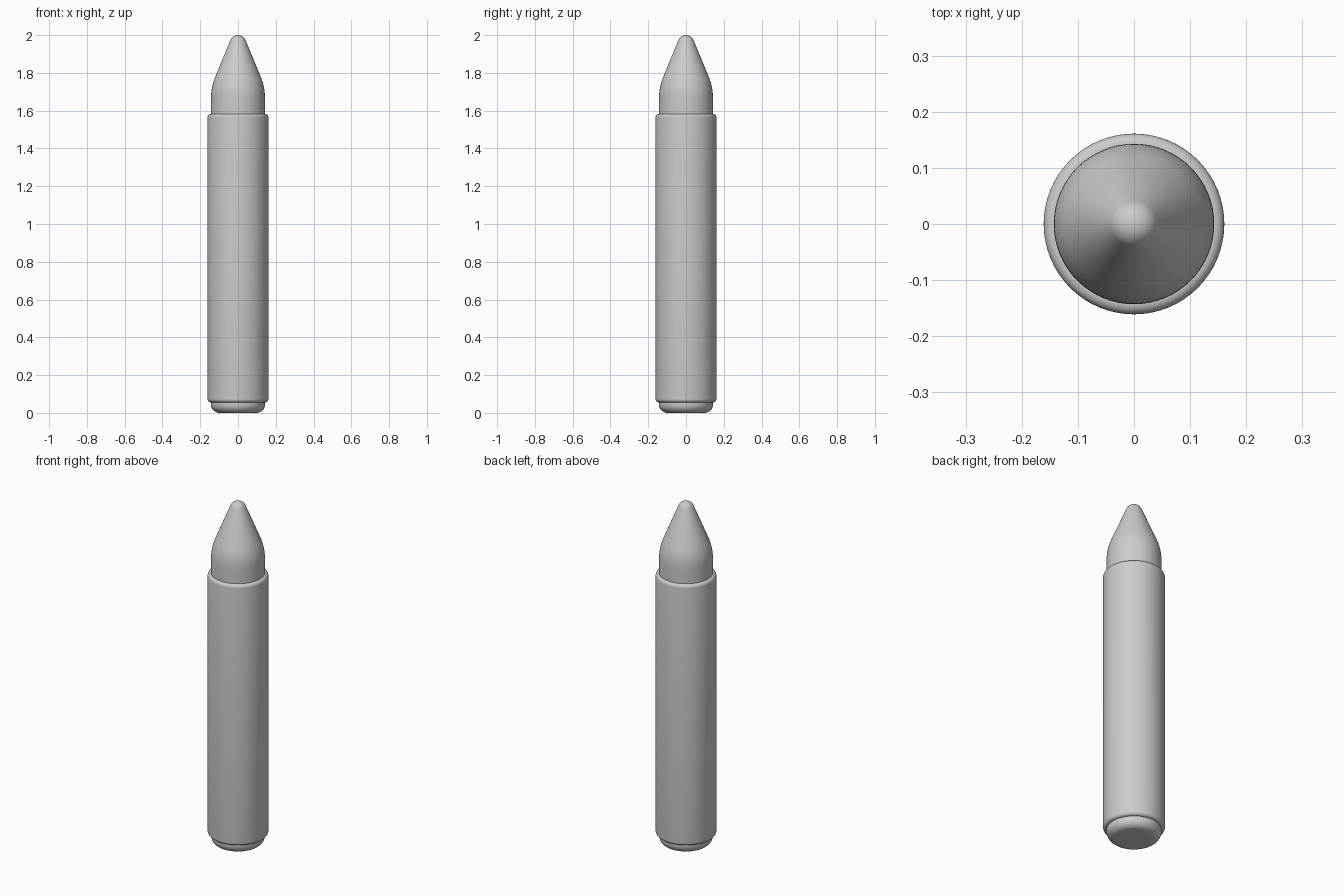
import bpy, bmesh, math

if "Cube" in bpy.data.objects:
    bpy.data.objects.remove(bpy.data.objects["Cube"])

SEGMENTS = 64

grey = bpy.data.materials.new("light_grey")
grey.diffuse_color = (0.6, 0.6, 0.6, 1)
grey.use_nodes = True
grey.node_tree.nodes["Principled BSDF"].inputs["Base Color"].default_value = grey.diffuse_color


def lathe(name, profile):
    """Spin a (radius, height) profile, listed bottom to top, around z."""
    bm = bmesh.new()
    rings = []
    for r, z in profile:
        if r == 0:
            rings.append([bm.verts.new((0, 0, z))] * SEGMENTS)
        else:
            rings.append([bm.verts.new((r * math.cos(a), r * math.sin(a), z))
                          for a in (2 * math.pi * i / SEGMENTS for i in range(SEGMENTS))])
    for low, high in zip(rings, rings[1:]):
        for i in range(SEGMENTS):
            j = (i + 1) % SEGMENTS
            corners = dict.fromkeys((low[i], low[j], high[j], high[i]))
            bm.faces.new(list(corners))
    bmesh.ops.recalc_face_normals(bm, faces=bm.faces)
    mesh = bpy.data.meshes.new(name)
    bm.to_mesh(mesh)
    bm.free()
    mesh.materials.append(grey)
    obj = bpy.data.objects.new(name, mesh)
    bpy.context.collection.objects.link(obj)
    bpy.ops.object.select_all(action='DESELECT')
    obj.select_set(True)
    bpy.context.view_layer.objects.active = obj
    bpy.ops.object.shade_smooth_by_angle(angle=math.radians(40))


def arc(cr, cz, rr, rz, start, end, steps):
    """Elliptical arc of profile points, angles in degrees."""
    angles = [math.radians(start + (end - start) * i / steps) for i in range(steps + 1)]
    return [(cr + rr * math.cos(a), cz + rz * math.sin(a)) for a in angles]


# barrel: long tube with rounded rims
lathe("barrel", [(0, 0.055)] + arc(0.143, 0.073, 0.018, 0.018, -90, 0, 6)
      + arc(0.143, 1.565, 0.018, 0.018, 0, 90, 6) + [(0, 1.583)])

# end plug: shallow rounded button below the barrel
lathe("end_plug", [(0, 0), (0.06, 0)] + arc(0.098, 0.045, 0.045, 0.045, -90, 0, 8)
      + [(0.143, 0.06), (0, 0.06)])

# cap: short collar, curved shoulder, cone and round point
shoulder = arc(-0.157, 1.665, 0.3, 0.3, 0, 22, 8)
point = arc(0, 1.956, 0.044, 0.044, 22, 90, 8)[:-1]
lathe("cap", [(0, 1.575), (0.143, 1.575)] + shoulder + point + [(0, 2.0)])
